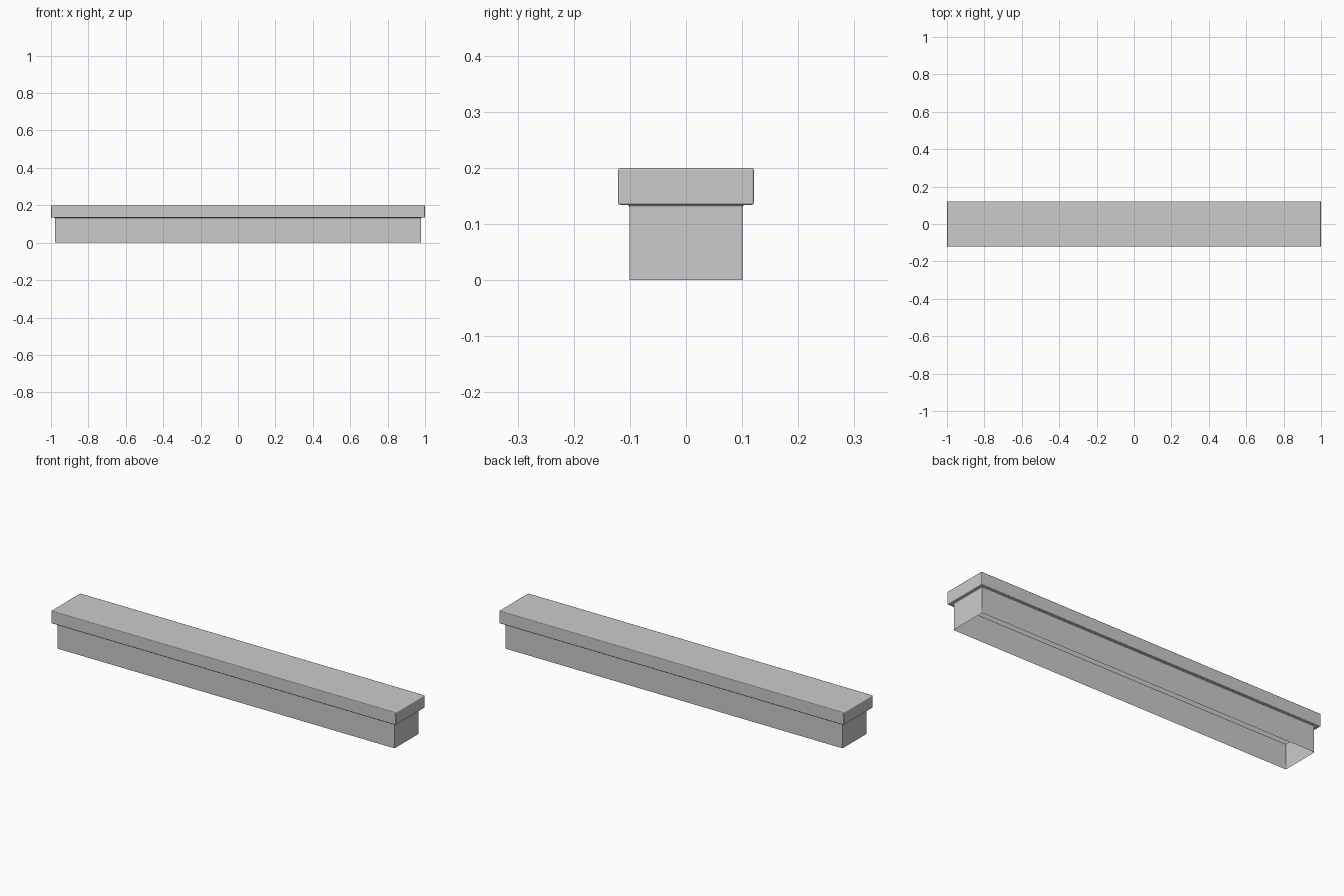
import bpy, bmesh

if "Cube" in bpy.data.objects:
    bpy.data.objects.remove(bpy.data.objects["Cube"])

# Rectangular rings (half x, half y, z) from the open foot up to the cap top
rings = [(0.979, 0.101, 0.0), (0.979, 0.101, 0.134),
         (1.0, 0.121, 0.134), (1.0, 0.121, 0.2)]
corners = [(-1, -1), (1, -1), (1, 1), (-1, 1)]

# One hollow shell: body walls, overhanging ledge, cap sides and top
bm = bmesh.new()
loops = [[bm.verts.new((sx * x, sy * y, z)) for sx, sy in corners]
         for x, y, z in rings]
for low, high in zip(loops, loops[1:]):
    for i in range(4):
        j = (i + 1) % 4
        bm.faces.new((low[i], low[j], high[j], high[i]))
bm.faces.new(loops[-1])

mesh = bpy.data.meshes.new("capped_ledge")
bm.to_mesh(mesh)
bm.free()
ledge = bpy.data.objects.new("capped_ledge", mesh)
bpy.context.collection.objects.link(ledge)

# Fine rounding on the edges; the bottom stays open
bevel = ledge.modifiers.new("edge_rounding", 'BEVEL')
bevel.width = 0.004
bevel.segments = 2
bevel.limit_method = 'ANGLE'
bevel.harden_normals = True

bpy.context.view_layer.objects.active = ledge
ledge.select_set(True)
bpy.ops.object.shade_smooth()
